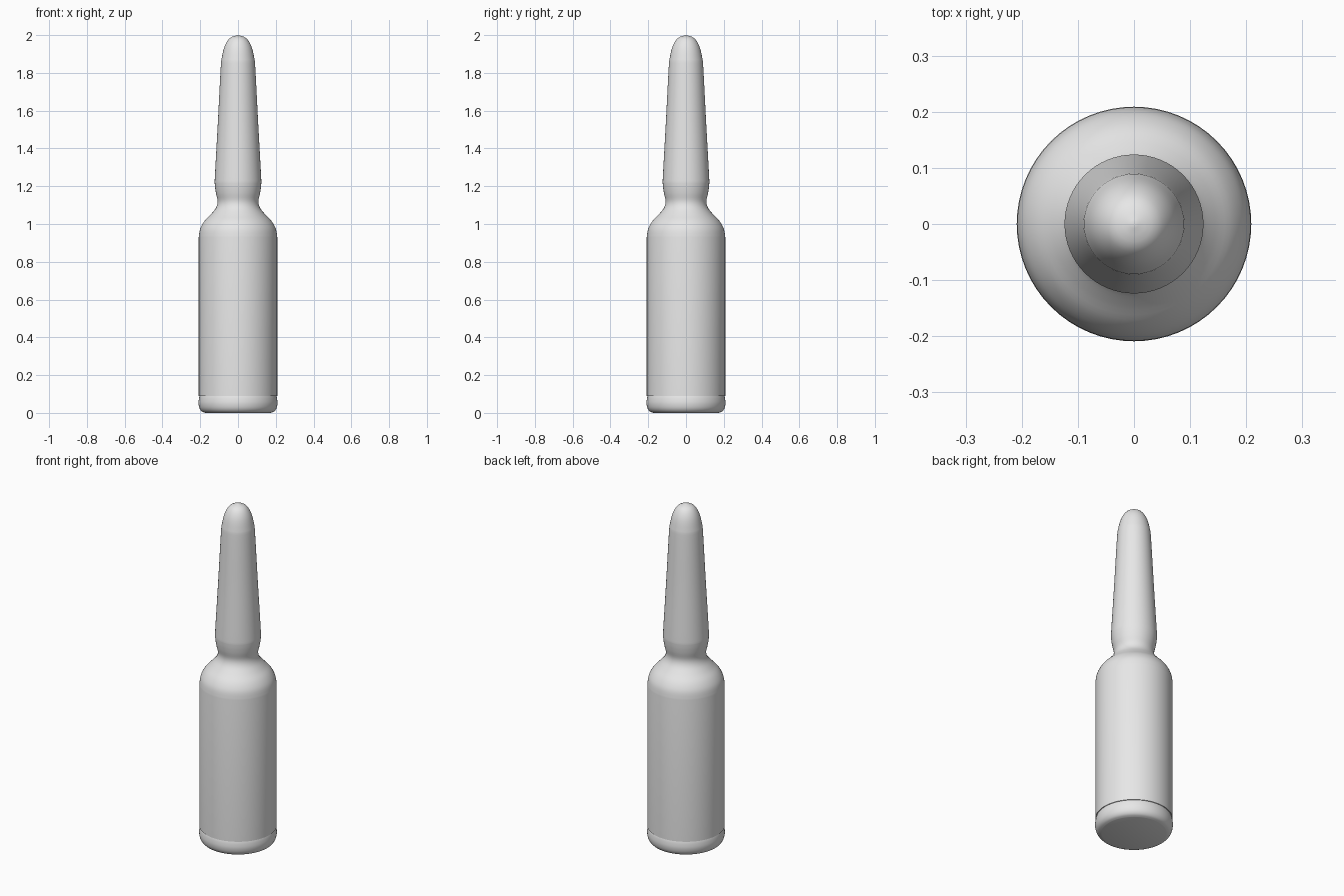
import bpy, bmesh, math
from mathutils import Vector

cube = bpy.data.objects.get("Cube")
if cube:
    bpy.data.objects.remove(cube, do_unlink=True)

SIDES = 64

glass = bpy.data.materials.new("grey_glass")
glass.use_nodes = True
grey = (0.8, 0.8, 0.8, 1)
glass.diffuse_color = grey
glass.node_tree.nodes["Principled BSDF"].inputs["Base Color"].default_value = grey


def smooth_path(points, steps=4):
    """Rounded path through (radius, height) points."""
    pts = [Vector(p) for p in points]
    pts = [pts[0]] + pts + [pts[-1]]
    path = []
    for a, b, c, d in zip(pts, pts[1:], pts[2:], pts[3:]):
        for i in range(steps):
            t = i / steps
            path.append(b + (c - a) * t / 2
                        + (a - b * 2.5 + c * 2 - d / 2) * t ** 2
                        + (b * 3 - a - c * 3 + d) * t ** 3 / 2)
    return path + [pts[-1]]


def lathe(name, path, angle):
    """Turn a profile about z, closing points that lie on the axis."""
    bm = bmesh.new()
    verts = [bm.verts.new((max(p[0], 0), 0, p[1])) for p in path]
    edges = [bm.edges.new(pair) for pair in zip(verts, verts[1:])]
    bmesh.ops.spin(bm, geom=verts + edges, cent=(0, 0, 0), axis=(0, 0, 1),
                   angle=math.tau, steps=SIDES)
    bmesh.ops.remove_doubles(bm, verts=bm.verts, dist=0.0002)
    bmesh.ops.recalc_face_normals(bm, faces=bm.faces)
    mesh = bpy.data.meshes.new(name)
    bm.to_mesh(mesh)
    bm.free()
    mesh.materials.append(glass)
    obj = bpy.data.objects.new(name, mesh)
    bpy.context.collection.objects.link(obj)
    bpy.ops.object.select_all(action='DESELECT')
    obj.select_set(True)
    bpy.context.view_layer.objects.active = obj
    bpy.ops.object.shade_smooth_by_angle(angle=math.radians(angle))
    return obj


# Straight barrel, rounded shoulder, pinched neck and tapering domed tip
shoulder_to_tip = [
    (0.208, 0.93), (0.2, 0.975), (0.178, 1.015), (0.145, 1.05),
    (0.117, 1.085), (0.108, 1.12), (0.117, 1.165), (0.123, 1.21),
    (0.122, 1.26), (0.107, 1.53), (0.092, 1.82), (0.086, 1.88),
    (0.07, 1.943), (0.042, 1.985), (0, 2)]
lathe("ampoule_body", [(0.2, 0.09), (0.208, 0.09)] + smooth_path(shoulder_to_tip), 40)

# Rounded foot with a soft upper lip and a flat underside
foot = smooth_path([(0.203, 0.091), (0.207, 0.075), (0.209, 0.05),
                    (0.204, 0.025), (0.192, 0.008), (0.174, 0)])
lathe("base_foot", foot + [(0, 0)], 30)
